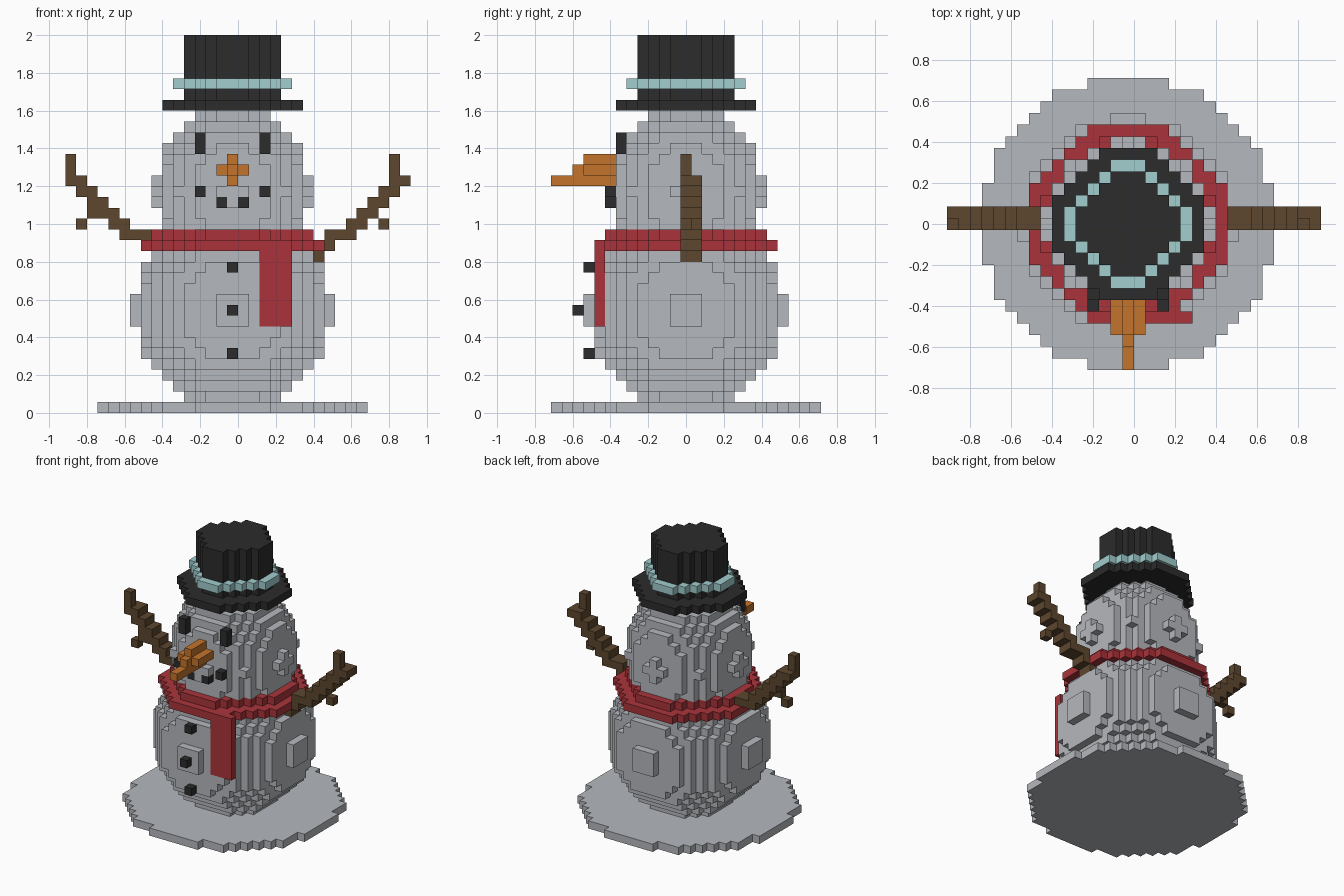
import bpy, bmesh

if "Cube" in bpy.data.objects:
    bpy.data.objects.remove(bpy.data.objects["Cube"])

V = 2 / 35            # block size: the model is 35 blocks tall
cells = {}            # (x, y, layer) -> part name; later parts replace earlier ones


def material(name, rgb):
    m = bpy.data.materials.new(name)
    m.diffuse_color = (*rgb, 1)
    m.use_nodes = True
    m.node_tree.nodes["Principled BSDF"].inputs["Base Color"].default_value = m.diffuse_color
    return m


SNOW = material("snow_grey", (0.46, 0.48, 0.51))
BLACK = material("coal_black", (0.025, 0.025, 0.025))
RED = material("scarf_red", (0.40, 0.034, 0.043))
TEAL = material("band_teal", (0.36, 0.61, 0.62))
ORANGE = material("carrot_orange", (0.55, 0.175, 0.024))
BROWN = material("twig_brown", (0.110, 0.062, 0.028))
parts = {}


def fill(part, mat, xs, ys, zs, rule=lambda x, y, z: True):
    """Fill the blocks of a box (inclusive ranges) that pass the rule."""
    parts[part] = mat
    for x in range(xs[0], xs[1] + 1):
        for y in range(ys[0], ys[1] + 1):
            for z in range(zs[0], zs[1] + 1):
                if rule(x, y, z):
                    cells[x, y, z] = part


def octagon(part, mat, r, total, z0, z1):
    fill(part, mat, (-r, r), (-r, r), (z0, z1),
         lambda x, y, z: abs(x) + abs(y) <= total)


# Snow disc and the two snowballs
fill("snow_base", SNOW, (-12, 12), (-12, 12), (0, 0),
     lambda x, y, z: x * x + y * y <= 158)
fill("body", SNOW, (-9, 9), (-9, 9), (1, 18),
     lambda x, y, z: x * x + y * y + (z - 9) ** 2 <= 84)
fill("head", SNOW, (-7, 7), (-7, 7), (13, 27),
     lambda x, y, z: x * x + y * y + 0.8 * (z - 20) ** 2 <= 50.4)

# Arms: column -> (lowest, highest) layer
left = {15: (21, 23), 14: (20, 21), 13: (19, 20), 12: (18, 19), 11: (17, 18),
        10: (16, 17), 9: (16, 16), 8: (16, 16), 7: (16, 16)}
right = {16: (21, 21), 15: (20, 23), 14: (19, 20), 13: (18, 19), 12: (17, 18),
         11: (16, 17), 10: (16, 16), 9: (15, 16), 8: (14, 15)}
for name, side, columns in (("left_arm", -1, left), ("right_arm", 1, right)):
    for c, span in columns.items():
        fill(name, BROWN, (side * c,) * 2, (0, 1), span,
             lambda x, y, z: y == 0 or z < 22)
    # small side twig
    fill(name, BROWN, (side * 13,) * 2, (0, 0), (18, 18))
    fill(name, BROWN, (side * 14,) * 2, (0, 0), (17, 17))

# Scarf with hanging end
octagon("scarf", RED, 8, 11, 15, 15)
octagon("scarf", RED, 7, 9, 16, 16)
fill("scarf_tail", RED, (3, 5), (-8, -8), (8, 15))

# Top hat
octagon("hat_brim", BLACK, 6, 8, 28, 28)
octagon("hat_crown", BLACK, 4, 5, 29, 34)
fill("hat_band", TEAL, (-5, 5), (-5, 5), (30, 30),
     lambda x, y, z: abs(x) + abs(y) <= 6 and (x, y, z) not in cells)

# Coal eyes, mouth and buttons
for s in (-1, 1):
    fill("eyes", BLACK, (3 * s,) * 2, (-6, -6), (24, 25))
    fill("mouth", BLACK, (3 * s,) * 2, (-7, -7), (20, 20))
    fill("mouth", BLACK, (s, s), (-7, -7), (19, 19))
for y, z in ((-9, 13), (-10, 9), (-9, 5)):
    fill("buttons", BLACK, (0, 0), (y, y), (z, z))

# Carrot nose
fill("nose", ORANGE, (0, 0), (-9, -7), (23, 23))
fill("nose", ORANGE, (-1, 1), (-9, -7), (22, 22))
fill("nose", ORANGE, (0, 0), (-10, -10), (22, 22))
fill("nose", ORANGE, (0, 0), (-12, -7), (21, 21))

# Build each part from its exposed block faces
for part, mat in parts.items():
    bm = bmesh.new()
    verts = {}

    def vert(p):
        if p not in verts:
            verts[p] = bm.verts.new(((p[0] - 1) * V, (p[1] - 0.5) * V, p[2] * V))
        return verts[p]

    for cell, owner in cells.items():
        if owner != part:
            continue
        for axis in range(3):
            u, w = (axis + 1) % 3, (axis + 2) % 3
            for step in (0, 1):
                neighbour = list(cell)
                neighbour[axis] += 2 * step - 1
                if tuple(neighbour) in cells:
                    continue
                loop = []
                for a, b in ((0, 0), (1, 0), (1, 1), (0, 1)):
                    p = list(cell)
                    p[axis] += step
                    p[u] += a
                    p[w] += b
                    loop.append(vert(tuple(p)))
                bm.faces.new(loop if step else loop[::-1])
    mesh = bpy.data.meshes.new(part)
    bm.to_mesh(mesh)
    bm.free()
    mesh.materials.append(mat)
    bpy.context.collection.objects.link(bpy.data.objects.new(part, mesh))
